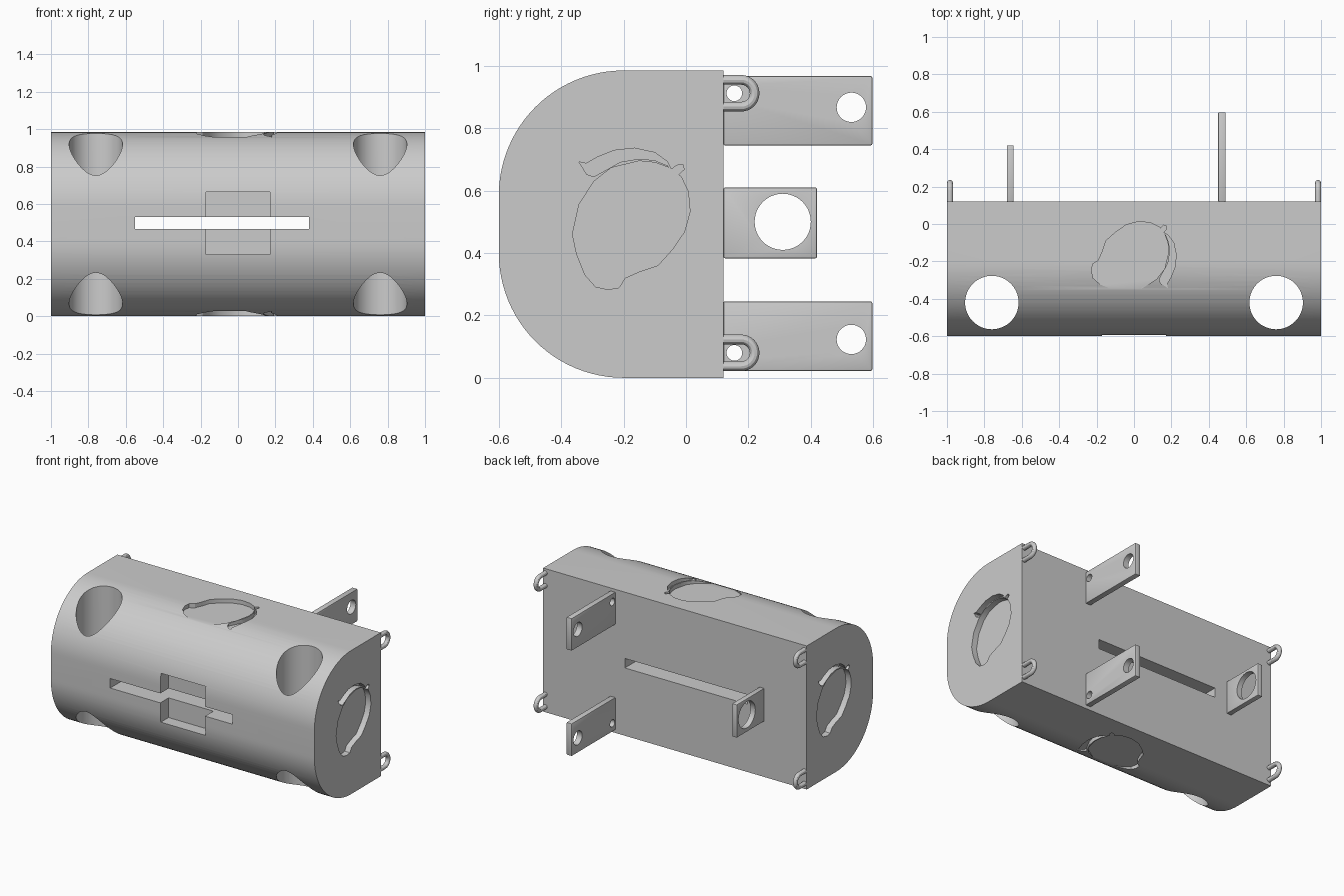
import bpy, bmesh, math

if "Cube" in bpy.data.objects:
    bpy.data.objects.remove(bpy.data.objects["Cube"])

grey = bpy.data.materials.new("plain grey")
grey.use_nodes = True
colour = (0.6, 0.6, 0.6, 1)
grey.diffuse_color = colour
grey.node_tree.nodes["Principled BSDF"].inputs["Base Color"].default_value = colour


def prism(name, outline, axis, low, high):
    """Extrude a flat outline along an axis (0 = x, 1 = y, 2 = z)."""
    def place(p, d):
        co = list(p)
        co.insert(axis, d)
        return co
    bm = bmesh.new()
    base = bm.faces.new([bm.verts.new(place(p, low)) for p in outline])
    top = bmesh.ops.extrude_face_region(bm, geom=[base])["geom"]
    for v in top:
        if isinstance(v, bmesh.types.BMVert):
            v.co[axis] = high
    bmesh.ops.recalc_face_normals(bm, faces=bm.faces)
    mesh = bpy.data.meshes.new(name)
    bm.to_mesh(mesh)
    bm.free()
    ob = bpy.data.objects.new(name, mesh)
    bpy.context.collection.objects.link(ob)
    mesh.materials.append(grey)
    return ob


def circle(u, v, r, n=48):
    return [(u + r * math.cos(2 * math.pi * i / n),
             v + r * math.sin(2 * math.pi * i / n)) for i in range(n)]


def rect(u0, u1, v0, v1):
    return [(u0, v0), (u1, v0), (u1, v1), (u0, v1)]


def smooth(ob):
    bpy.ops.object.select_all(action='DESELECT')
    ob.select_set(True)
    bpy.context.view_layer.objects.active = ob
    bpy.ops.object.shade_smooth_by_angle(angle=math.radians(30))


def bake(ob, cutters=()):
    """Cut the object, apply all modifiers and discard the cutters."""
    for c in cutters:
        c.hide_render = True
        mod = ob.modifiers.new("cut", 'BOOLEAN')
        mod.operation = 'DIFFERENCE'
        mod.solver = 'EXACT'
        mod.object = c
    bpy.context.view_layer.update()
    graph = bpy.context.evaluated_depsgraph_get()
    mesh = bpy.data.meshes.new_from_object(ob.evaluated_get(graph))
    ob.modifiers.clear()
    ob.data = mesh
    for c in cutters:
        bpy.data.objects.remove(c)
    smooth(ob)


# Body: block with a large rounded front
HEIGHT, BACK, R, STEPS = 0.985, 0.12, 0.4, 24
profile = [(BACK, 0), (BACK, HEIGHT)]
for cz, start in ((HEIGHT - R, 90), (R, 180)):
    for i in range(STEPS + 1):
        a = math.radians(start + 90 * i / STEPS)
        profile.append((-0.2 + R * math.cos(a), cz + R * math.sin(a)))
profile.pop()
body = prism("body", profile[:1] + [(-0.2, 0)] + profile[:1:-1] + [profile[1]], 0, -1, 1)
bm = bmesh.new()
bm.from_mesh(body.data)
bmesh.ops.recalc_face_normals(bm, faces=bm.faces)
bm.to_mesh(body.data)
bm.free()

# Fruit and leaf outlines, as (y, z)
fruit = [(-.15, .695), (-.24, .673), (-.295, .63), (-.343, .555), (-.364, .46),
         (-.35, .395), (-.324, .33), (-.29, .292), (-.25, .283), (-.215, .289),
         (-.195, .32), (-.15, .34), (-.09, .36), (-.045, .41), (-.005, .468),
         (.013, .533), (.007, .597), (-.016, .645), (-.055, .674), (-.1, .69)]
leaf = [(-.343, .692), (-.32, .687), (-.285, .707), (-.23, .729), (-.165, .736),
        (-.1, .722), (-.06, .693), (-.047, .668), (-.03, .681), (-.01, .683),
        (-.006, .668), (-.035, .64), (-.058, .68), (-.1, .697), (-.15, .702),
        (-.21, .692), (-.26, .664), (-.295, .645), (-.318, .652)]

# Cuts through the body: vertical holes, long slot, front pocket, emblems
cutters = [prism("hole_cutter", circle(s * 0.76, -0.42, 0.143, 64), 2, -1, 2) for s in (-1, 1)]
cutters.append(prism("slot_cutter", rect(-0.55, 0.38, 0.465, 0.53), 1, -1, 1))
cutters.append(prism("pocket_cutter", rect(-0.17, 0.17, 0.33, 0.665), 1, -1, -0.51))
for shape in (fruit, leaf):
    flipped = [(-0.35 - y, z) for y, z in shape]
    turned = [(z - 0.51, y) for y, z in shape]
    cutters.append(prism("left_cutter", shape, 0, 0.96, 1.2))
    cutters.append(prism("right_cutter", flipped, 0, -1.2, -0.96))
    cutters.append(prism("top_cutter", turned, 2, HEIGHT - 0.028, 1.2))
    cutters.append(prism("bottom_cutter", turned, 2, -0.2, 0.028))
bake(body, cutters)


# Rear mounting plates with round holes
def plate(name, x0, x1, y1, z0, z1, holes):
    ob = prism(name, rect(BACK, y1, z0, z1), 0, x0, x1)
    mod = ob.modifiers.new("edge", 'BEVEL')
    mod.width = 0.005
    mod.segments = 2
    bake(ob, [prism("drill", circle(*h), 0, -2, 2) for h in holes])


plate("upper_plate", 0.45, 0.49, 0.597, 0.745, 0.967, [(0.53, 0.867, 0.047), (0.155, 0.912, 0.025)])
plate("lower_plate", 0.45, 0.49, 0.597, 0.022, 0.245, [(0.53, 0.123, 0.047), (0.155, 0.08, 0.025)])
plate("middle_plate", -0.68, -0.643, 0.42, 0.383, 0.61, [(0.31, 0.5, 0.09)])

# Corner loops: round bar bent into a U
for side, x in (("left", 0.984), ("right", -0.984)):
    for level, z in (("upper", 0.912), ("lower", 0.08)):
        path = [(0.1, z - 0.043)]
        for i in range(17):
            a = math.radians(-90 + 180 * i / 16)
            path.append((0.177 + 0.043 * math.cos(a), z + 0.043 * math.sin(a)))
        path.append((0.1, z + 0.043))
        curve = bpy.data.curves.new("loop", 'CURVE')
        curve.dimensions = '3D'
        curve.bevel_depth = 0.0155
        curve.bevel_resolution = 4
        curve.use_fill_caps = True
        spline = curve.splines.new('POLY')
        spline.points.add(len(path) - 1)
        for p, (u, v) in zip(spline.points, path):
            p.co = (x, u, v, 1)
        curve.materials.append(grey)
        tube = bpy.data.objects.new("loop_path", curve)
        bpy.context.collection.objects.link(tube)
        bpy.context.view_layer.update()
        graph = bpy.context.evaluated_depsgraph_get()
        mesh = bpy.data.meshes.new_from_object(tube.evaluated_get(graph))
        bpy.data.objects.remove(tube)
        ob = bpy.data.objects.new(f"{side}_{level}_loop", mesh)
        bpy.context.collection.objects.link(ob)
        smooth(ob)
